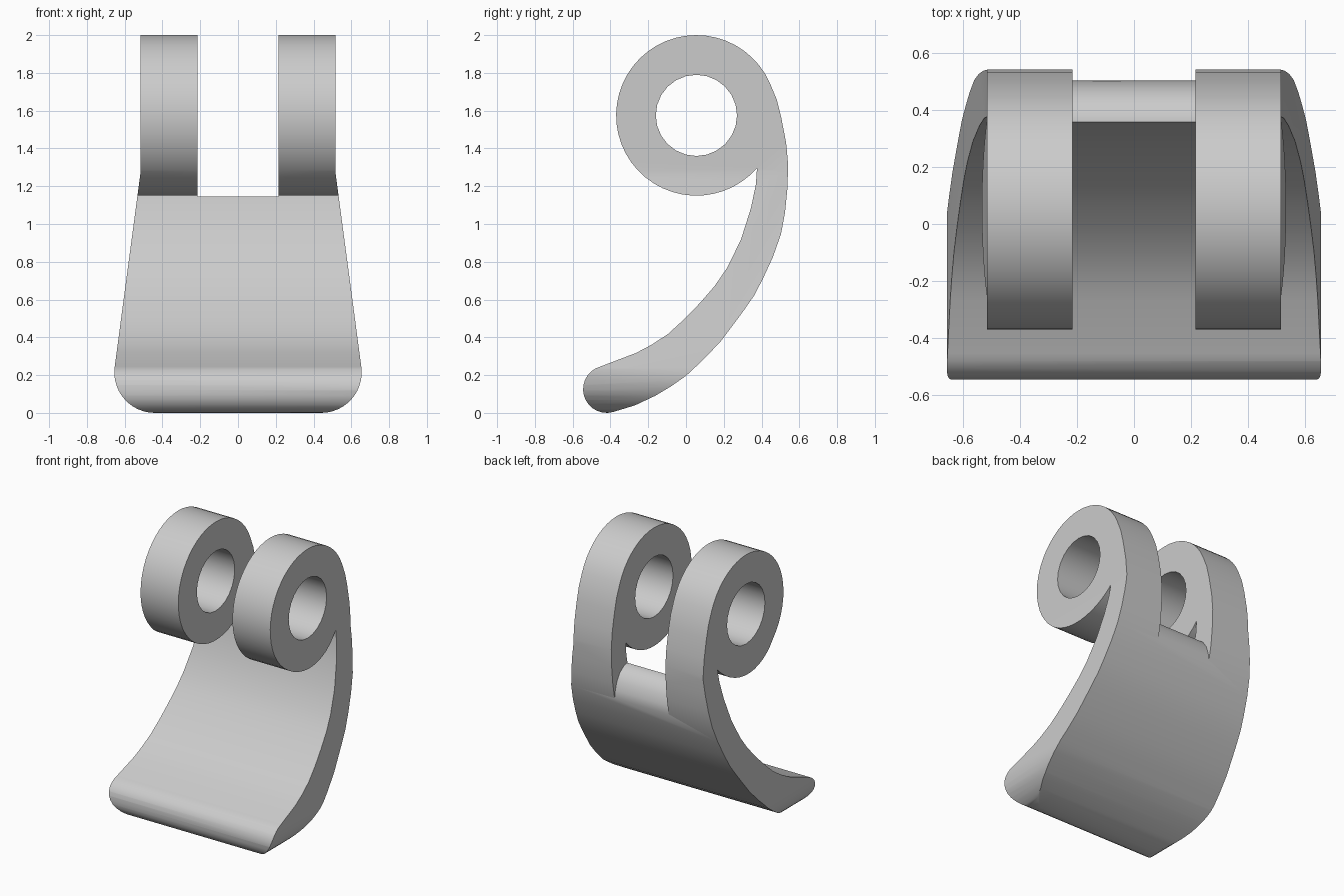
import bpy
import bmesh
from math import cos, sin, radians

if "Cube" in bpy.data.objects:
    bpy.data.objects.remove(bpy.data.objects["Cube"], do_unlink=True)

EYE = (0.055, 1.575)  # pivot axis as (y, z)


def arc(center, radius, start, end, steps):
    """Points on an arc, angles in degrees."""
    angles = [radians(start + (end - start) * i / steps) for i in range(steps + 1)]
    return [(center[0] + radius * cos(a), center[1] + radius * sin(a)) for a in angles]


def prism(name, points, half, axis):
    """Extrude a flat outline symmetrically along the x or y axis."""
    def place(p, d):
        return (d, p[0], p[1]) if axis == "x" else (p[0], d, p[1])
    bm = bmesh.new()
    face = bm.faces.new([bm.verts.new(place(p, -half)) for p in points])
    out = bmesh.ops.extrude_face_region(bm, geom=[face])
    for v in out["geom"]:
        if isinstance(v, bmesh.types.BMVert):
            v.co["xyz".index(axis)] = half
    bmesh.ops.recalc_face_normals(bm, faces=bm.faces)
    mesh = bpy.data.meshes.new(name)
    bm.to_mesh(mesh)
    bm.free()
    obj = bpy.data.objects.new(name, mesh)
    bpy.context.collection.objects.link(obj)
    return obj


def cut(target, cutter, operation):
    """Apply a boolean and discard the cutter."""
    cutter.hide_render = True
    mod = target.modifiers.new("cut", "BOOLEAN")
    mod.object, mod.operation, mod.solver = cutter, operation, "EXACT"
    bpy.ops.object.select_all(action="DESELECT")
    bpy.context.view_layer.objects.active = target
    target.select_set(True)
    bpy.ops.object.modifier_apply(modifier=mod.name)
    bpy.data.objects.remove(cutter, do_unlink=True)


# Side profile: eye, inner curve, rounded toe, outer curve
inner = [(0.37, 1.21), (0.344, 1.085), (0.29, 0.915), (0.217, 0.767), (0.152, 0.672),
         (0.074, 0.582), (-0.005, 0.5), (-0.095, 0.418), (-0.18, 0.362), (-0.265, 0.317)]
outer = [(-0.27, 0.04), (-0.164, 0.09), (-0.08, 0.14), (0, 0.196), (0.095, 0.285),
         (0.185, 0.38), (0.3, 0.534), (0.36, 0.62), (0.407, 0.71), (0.46, 0.825),
         (0.503, 0.947), (0.524, 1.06), (0.536, 1.18), (0.541, 1.31), (0.53, 1.43),
         (0.503, 1.57), (0.48, 1.66)]
profile = (arc(EYE, 0.425, 24, 319, 40) + inner
           + arc((-0.42, 0.125), 0.125, 105, 285, 14) + outer)
lever = prism("hinge_lever", profile, 0.8, "x")

# Front outline: straight top, flared skirt, rounded lower corners
right = arc((0.44, 0.215), 0.215, -90, 5, 12) + [(0.515, 1.28), (0.515, 2.1)]
outline = right + [(-x, z) for x, z in reversed(right)]
cut(lever, prism("outline_cutter", outline, 1, "y"), "INTERSECT")

# Pivot hole
cut(lever, prism("hole_cutter", arc(EYE, 0.215, 0, 345, 23), 1, "x"), "DIFFERENCE")

# Slot between the two eyes, with a rounded floor
slot = [(-0.6, 1.145), (0.365, 1.145), (0.4, 1.136), (0.44, 1.11), (0.475, 1.06),
        (0.495, 1), (0.506, 0.92), (0.8, 0.92), (0.8, 2.2), (-0.6, 2.2)]
cut(lever, prism("slot_cutter", slot, 0.215, "x"), "DIFFERENCE")

# Plain grey finish
grey = bpy.data.materials.new("light_grey")
grey.use_nodes = True
color = (0.6, 0.6, 0.6, 1)
grey.diffuse_color = color
grey.node_tree.nodes["Principled BSDF"].inputs["Base Color"].default_value = color
lever.data.materials.clear()
lever.data.materials.append(grey)
for poly in lever.data.polygons:
    poly.material_index = 0

bpy.context.view_layer.objects.active = lever
lever.select_set(True)
bpy.ops.object.shade_smooth_by_angle(angle=radians(30))
